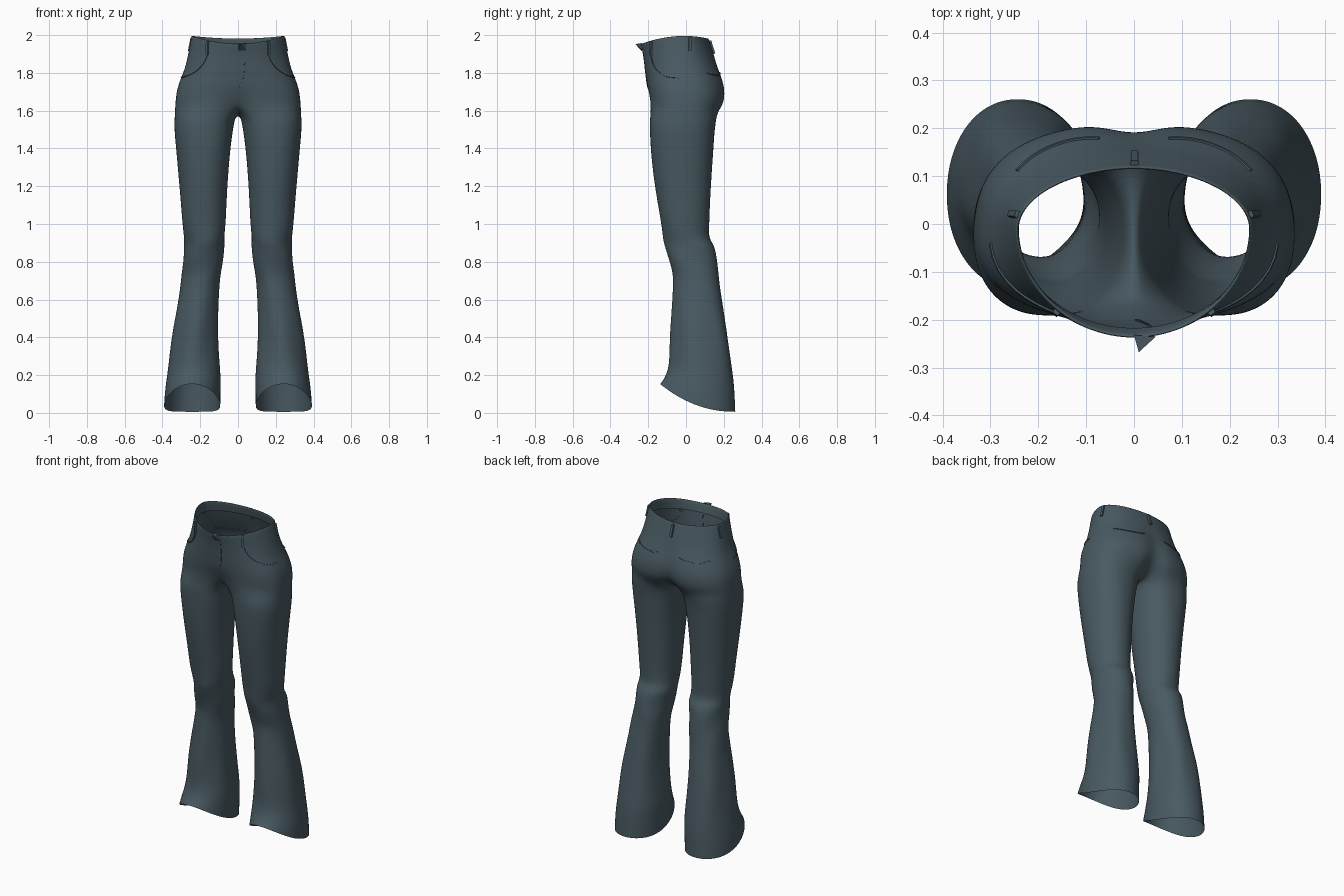
import bpy, bmesh, math
from mathutils import Vector
from mathutils.bvhtree import BVHTree

if "Cube" in bpy.data.objects:
    bpy.data.objects.remove(bpy.data.objects["Cube"])

denim = bpy.data.materials.new("slate_denim")
denim.diffuse_color = (0.066, 0.102, 0.122, 1)
denim.use_nodes = True
denim.node_tree.nodes["Principled BSDF"].inputs["Base Color"].default_value = denim.diffuse_color

OUT, INN = 24, 8          # ring segments: outer side / crotch side
N = OUT + INN


def spow(v, p):
    return math.copysign(abs(v) ** p, v)


# Leg rows: z, inner x, outer x, front y, back y, roundness
LEG = [
    (0.07, .093, .392, -.138, .262, 2.1),
    (0.13, .092, .386, -.120, .258, 2.1),
    (0.20, .090, .374, -.092, .252, 2.1),
    (0.30, .100, .362, -.085, .238, 2.1),
    (0.42, .108, .348, -.082, .222, 2.1),
    (0.56, .105, .322, -.074, .198, 2.1),
    (0.68, .098, .304, -.066, .180, 2.1),
    (0.74, .088, .296, -.070, .172, 2.1),
    (0.81, .080, .290, -.092, .162, 2.1),
    (0.89, .070, .286, -.112, .155, 2.1),
    (0.92, .072, .282, -.120, .122, 2.1),
    (1.00, .065, .295, -.132, .122, 2.1),
    (1.12, .060, .303, -.152, .128, 2.1),
    (1.26, .052, .316, -.174, .136, 2.1),
    (1.40, .040, .328, -.188, .146, 2.2),
    (1.50, .026, .338, -.192, .152, 2.3),
    (1.56, .016, .336, -.193, .162, 2.3),
]


def leg_ring(row, hem=False):
    z, xi, xo, yf, yb, n = row
    cx, cy, rx, ry = (xi + xo) / 2, (yf + yb) / 2, (xo - xi) / 2, (yb - yf) / 2
    pts = []
    for i in range(N):
        a = math.radians(-45 + 270 * i / OUT) if i <= OUT else \
            math.radians(225 + 90 * (i - OUT) / INN)
        x = cx + rx * spow(math.sin(a), 2 / n)
        y = cy - ry * spow(math.cos(a), 2 / n)
        zz = z
        f = max(0, 1 - z / .35)                    # hem rises over the instep
        k = (yb - y) / (yb - yf)
        if hem:
            zz = .006 + .148 * k ** 2.2
        elif f > 0:
            zz = z + f * .10 * (k ** 2 - .3)
        # soft folds around the knee and diagonal pulls in the flare
        fold = .004 * math.exp(-((z - .82) / .2) ** 2) * math.sin(3 * a + 30 * z)
        fold += .005 * math.exp(-((z - .4) / .18) ** 2) * math.sin(5 * a + 4 * z)
        pts.append(Vector((x + fold * math.sin(a), y - fold * math.cos(a), zz)))
    return pts


# Pelvis rows: z front, z side, z back, half width, front y, back y, mid y, roundness, cleft, front dip
PELVIS = [
    (1.650, 1.600, 1.610, .334, -.196, .188, -.01, 2.6, .060, .025),
    (1.690, 1.650, 1.650, .331, -.200, .208, -.01, 2.6, .035, .010),
    (1.730, 1.705, 1.705, .325, -.206, .211, -.01, 2.5, .022, .0),
    (1.770, 1.760, 1.760, .308, -.211, .200, -.01, 2.4, .015, .0),
    (1.815, 1.815, 1.820, .284, -.217, .175, -.01, 2.3, .008, .0),
    (1.860, 1.870, 1.870, .270, -.222, .155, -.01, 2.2, .0, .0),
    (1.900, 1.920, 1.920, .260, -.228, .140, -.01, 2.1, .0, .0),
    (1.935, 1.965, 1.955, .252, -.236, .128, -.01, 2.0, .0, .0),
    (1.957, 2.000, 1.985, .247, -.240, .120, -.01, 1.95, .0, .0),
    (1.953, 1.995, 1.981, .239, -.230, .112, -.01, 1.95, .0, .0),   # band folds inside
    (1.900, 1.930, 1.925, .246, -.218, .124, -.01, 2.0, .0, .0),
]


def pelvis_ring(row):
    zf, zs, zb, rx, yf, yb, cy, n, cleft, dip = row
    pts = []
    for i in range(OUT + 1):
        t = math.pi * i / OUT
        s, c = math.sin(t), math.cos(t)
        x = rx * spow(s, 2 / n) if 0 < i < OUT else 0.0
        if c > 0:
            y = cy + (yf - cy) * spow(c, 2 / n) + dip * math.exp(-(x / .07) ** 2)
            z = zs + (zf - zs) * c * c
        else:
            y = cy + (yb - cy) * spow(-c, 2 / n) - cleft * math.exp(-(x / .05) ** 2)
            z = zs + (zb - zs) * c * c
        pts.append(Vector((x, y, z)))
    return pts


# Trousers: one half lofted from hem to waist, then mirrored
bm = bmesh.new()
rings = [[bm.verts.new(p) for p in leg_ring(r, i == 0)] for i, r in enumerate(LEG)]
half = [[bm.verts.new(p) for p in pelvis_ring(r)] for r in PELVIS]
front, back = half[0][0].co, half[0][-1].co
seam = []
for j in range(1, INN):                            # crotch seam, back to front
    k = j / INN
    p = back.lerp(front, k)
    p.z -= .055 * math.sin(math.pi * k) ** .8
    seam.append(bm.verts.new(p))
rings.append(half[0] + seam)
for a, b in zip(rings, rings[1:]):
    for i in range(N):
        j = (i + 1) % N
        bm.faces.new((a[i], a[j], b[j], b[i]))
for a, b in zip(half, half[1:]):
    for i in range(OUT):
        bm.faces.new((a[i], a[i + 1], b[i + 1], b[i]))
for f in bm.faces:
    f.smooth = True
bmesh.ops.recalc_face_normals(bm, faces=bm.faces)
me = bpy.data.meshes.new("trousers")
bm.to_mesh(me)
bm.free()
trousers = bpy.data.objects.new("trousers", me)
bpy.context.collection.objects.link(trousers)
me.materials.append(denim)
m = trousers.modifiers.new("mirror", 'MIRROR')
m.use_clip = True
m.merge_threshold = .002
trousers.modifiers.new("smooth", 'SUBSURF').levels = 2
trousers.modifiers["smooth"].render_levels = 2

# Surface lookup for the sewn-on details
bpy.context.view_layer.update()
tree = BVHTree.FromObject(trousers, bpy.context.evaluated_depsgraph_get())


def on_cloth(x, y, z):
    """Hit the cloth from outside, aiming at the upright middle axis."""
    d = Vector((-x, -y, 0)).normalized()
    loc, nor, _, _ = tree.ray_cast(Vector((0, 0, z)) - d, d)
    return loc, (nor if nor.dot(d) < 0 else -nor)


def strip(name, path, width, lift):
    """Flat raised band of cloth following a path on the surface."""
    hits = [on_cloth(*p) for p in path]
    b = bmesh.new()
    rows = []
    for i, (p, n) in enumerate(hits):
        d = hits[min(i + 1, len(hits) - 1)][0] - hits[max(i - 1, 0)][0]
        s = d.cross(n).normalized() * width / 2
        rows.append([b.verts.new(q) for q in
                     (p - s - n * .002, p - s * .8 + n * lift, p + s * .8 + n * lift, p + s - n * .002)])
    for r, q in zip(rows, rows[1:]):
        for k in range(3):
            b.faces.new((r[k], r[k + 1], q[k + 1], q[k]))
    b.faces.new(rows[0])
    b.faces.new(rows[-1][::-1])
    bmesh.ops.recalc_face_normals(b, faces=b.faces)
    mesh = bpy.data.meshes.new(name)
    b.to_mesh(mesh)
    b.free()
    mesh.materials.append(denim)
    ob = bpy.data.objects.new(name, mesh)
    bpy.context.collection.objects.link(ob)


def bezier(a, b, c, n=10):
    a, b, c = Vector(a), Vector(b), Vector(c)
    return [a.lerp(b, i / n).lerp(b.lerp(c, i / n), i / n) for i in range(n + 1)]


for side, tag in ((1, "left"), (-1, "right")):
    # Curved front pocket openings
    strip("front_pocket_" + tag, bezier((side * .155, -.18, 1.915), (side * .18, -.17, 1.775),
                                        (side * .30, -.04, 1.775)), .008, .004)
    # Back pocket openings
    strip("back_pocket_" + tag, bezier((side * .07, .17, 1.80), (side * .14, .16, 1.775),
                                       (side * .22, .10, 1.80)), .008, .004)
    # Belt loops
    for k, (x, y, top) in enumerate(((.15, -.17, 1.965), (.25, .02, 1.985))):
        strip(f"belt_loop_{tag}_{k}", [(side * x, y, top - .07 * i / 4) for i in range(5)], .016, .008)
strip("belt_loop_back", [(0.001, .13, 1.97 - .07 * i / 4) for i in range(5)], .018, .010)
# Fly seam
strip("fly_seam", bezier((.035, -.22, 1.91), (.04, -.21, 1.75), (.004, -.2, 1.72)), .006, .002)

# Pointed overlap tab at the waist closure
b = bmesh.new()
v = [b.verts.new(p) for p in ((0, -.232, 1.955), (.01, -.268, 1.952), (.045, -.236, 1.958),
                              (.002, -.234, 1.915), (.04, -.232, 1.92))]
for f in ((0, 1, 2), (0, 3, 1), (1, 3, 4), (1, 4, 2)):
    b.faces.new([v[i] for i in f])
bmesh.ops.recalc_face_normals(b, faces=b.faces)
mesh = bpy.data.meshes.new("waist_tab")
b.to_mesh(mesh)
b.free()
mesh.materials.append(denim)
bpy.context.collection.objects.link(bpy.data.objects.new("waist_tab", mesh))
